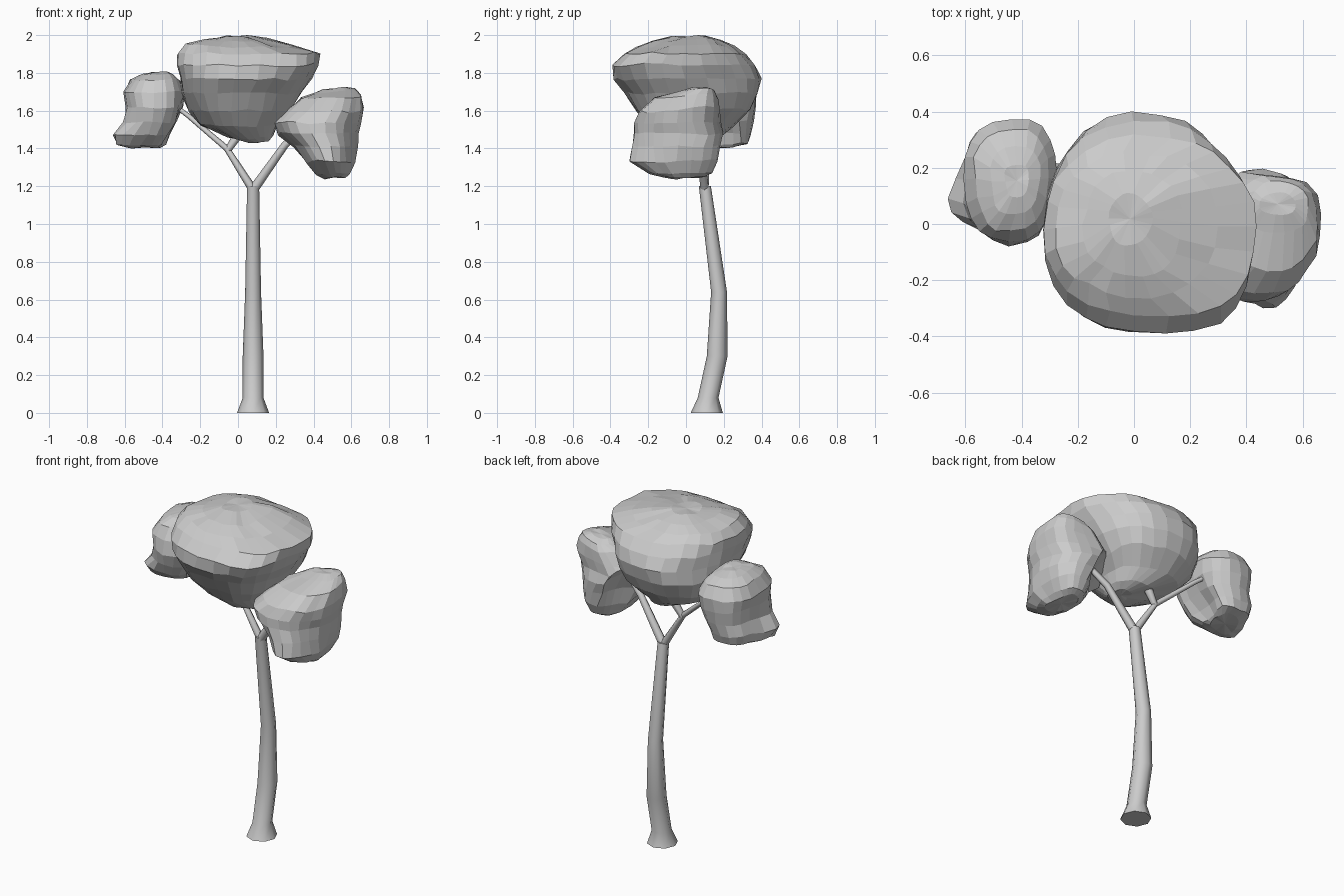
import bpy, bmesh, math
from mathutils import Vector, noise

if "Cube" in bpy.data.objects:
    bpy.data.objects.remove(bpy.data.objects["Cube"])


def finish(bm, name, smooth):
    bmesh.ops.recalc_face_normals(bm, faces=bm.faces)
    me = bpy.data.meshes.new(name)
    bm.to_mesh(me)
    bm.free()
    for p in me.polygons:
        p.use_smooth = smooth
    ob = bpy.data.objects.new(name, me)
    bpy.context.collection.objects.link(ob)
    return ob


def bridge(bm, rings):
    for a, b in zip(rings, rings[1:]):
        n = len(a)
        for i in range(n):
            bm.faces.new((a[i], a[(i + 1) % n], b[(i + 1) % n], b[i]))


def tube(name, path, sides, upright=False):
    """Tapered limb through (x, y, z, radius) stations."""
    bm = bmesh.new()
    pts = [Vector(p[:3]) for p in path]
    rings = []
    for k, p in enumerate(pts):
        d = pts[min(k + 1, len(pts) - 1)] - pts[max(k - 1, 0)]
        if upright:
            d = Vector((0, 0, 1))
        q = Vector((0, 0, 1)).rotation_difference(d)
        r = path[k][3]
        rings.append([bm.verts.new(p + q @ Vector((r * math.cos(t), r * math.sin(t), 0)))
                      for t in (2 * math.pi * i / sides for i in range(sides))])
    bridge(bm, rings)
    bm.faces.new(rings[0])
    bm.faces.new(rings[-1])
    ob = finish(bm, name, True)
    bpy.context.view_layer.objects.active = ob
    ob.select_set(True)
    bpy.ops.object.shade_smooth_by_angle(angle=math.radians(65))
    ob.select_set(False)


def scoop(v, hollow):
    """Push a point out of the hollow sphere (x, y, z, radius)."""
    if hollow:
        c = Vector(hollow[:3])
        if (v - c).length < hollow[3]:
            return c + (v - c).normalized() * hollow[3]
    return v


def foliage(name, rows, n, seed, e=0.86, hollow=None, bumps=()):
    """Lumpy mass lofted through (z, x0, x1, y0, y1) rows."""
    bm = bmesh.new()
    off = Vector((seed, 0, 0))
    rings = []
    for z, x0, x1, y0, y1 in rows:
        ring = []
        for i in range(n):
            t = 2 * math.pi * i / n
            c, s = math.cos(t), math.sin(t)
            x = (x0 + x1) / 2 + (x1 - x0) / 2 * math.copysign(abs(c) ** e, c)
            y = (y0 + y1) / 2 + (y1 - y0) / 2 * math.copysign(abs(s) ** e, s)
            v = Vector((x, y, z))
            v += noise.noise_vector(v * 5 + off) * 0.014 + noise.noise_vector(v * 13 + off) * 0.012
            # local pushes that shape the outline
            for p, rad, push in bumps:
                v += Vector(push) * max(0, 1 - (v - Vector(p)).length / rad)
            v = scoop(v, hollow)
            v.z = min(v.z, 2.0)
            ring.append(bm.verts.new(v))
        rings.append(ring)
    bridge(bm, rings)
    for ring in (rings[0], rings[-1]):
        c = bm.verts.new(scoop(sum((v.co for v in ring), Vector()) / n, hollow))
        for i in range(n):
            bm.faces.new((ring[i], ring[(i + 1) % n], c))
    finish(bm, name, False)


# Trunk with flared foot
tube("trunk", [(.08, .11, 0, .085), (.08, .117, .08, .055), (.08, .165, .3, .055),
               (.08, .175, .64, .042), (.08, .10, 1.2, .032)], 8, True)

# Branches
tube("right_branch", [(.08, .10, 1.18, .026), (.25, .07, 1.42, .020), (.40, .03, 1.55, .015)], 6)
tube("left_branch", [(.08, .10, 1.18, .023), (-.06, .11, 1.40, .016),
                     (-.26, .20, 1.57, .013), (-.38, .23, 1.66, .010)], 6)
tube("middle_branch", [(-.055, .11, 1.39, .018), (.02, .12, 1.50, .028), (.05, .10, 1.6, .02)], 6)

# Large central crown
foliage("main_foliage", [
    (1.435, .05, .16, -.05, .09), (1.46, -.05, .19, -.11, .17), (1.52, -.20, .22, -.19, .25),
    (1.60, -.26, .28, -.26, .34), (1.69, -.30, .34, -.33, .38), (1.77, -.31, .39, -.385, .39),
    (1.84, -.32, .43, -.39, .36), (1.90, -.32, .44, -.33, .31), (1.94, -.28, .30, -.26, .25),
    (1.97, -.18, .17, -.19, .19), (1.995, -.09, .06, -.08, .11)], 26, 3, bumps=[
        ((.33, -.32, 1.85), .2, (.02, -.03, 0)), ((.35, .27, 1.8), .2, (-.03, -.01, 0)),
        ((-.25, -.1, 1.95), .15, (0, 0, .02))])

# Left lump with a spur low on its outer side
foliage("left_foliage", [
    (1.405, -.55, -.41, .09, .27), (1.42, -.59, -.38, .04, .33), (1.47, -.60, -.35, -.02, .35),
    (1.54, -.59, -.31, -.05, .36), (1.62, -.60, -.29, -.07, .37), (1.70, -.61, -.27, -.06, .37),
    (1.76, -.57, -.30, -.02, .34), (1.79, -.51, -.33, .04, .28), (1.805, -.46, -.37, .10, .22)],
    20, 11, .78, (-.17, .14, 1.39, .24), [((-.6, .07, 1.45), .15, (-.09, -.01, -.01))])

# Right lump, hollow towards the trunk
foliage("right_foliage", [
    (1.245, .45, .56, -.12, .10), (1.265, .41, .59, -.18, .14), (1.33, .36, .62, -.25, .17),
    (1.41, .29, .64, -.26, .18), (1.48, .21, .64, -.27, .20), (1.54, .19, .65, -.27, .19),
    (1.60, .26, .66, -.25, .18), (1.67, .34, .65, -.17, .17), (1.705, .41, .62, -.03, .15),
    (1.72, .45, .58, .03, .11)],
    22, 23, .86, (.12, .24, 1.36, .32), [((.48, -.25, 1.33), .14, (0, -.06, 0)),
                                         ((.64, .13, 1.62), .13, (.02, .02, .02)),
                                         ((.64, -.22, 1.5), .2, (-.03, 0, 0))])
